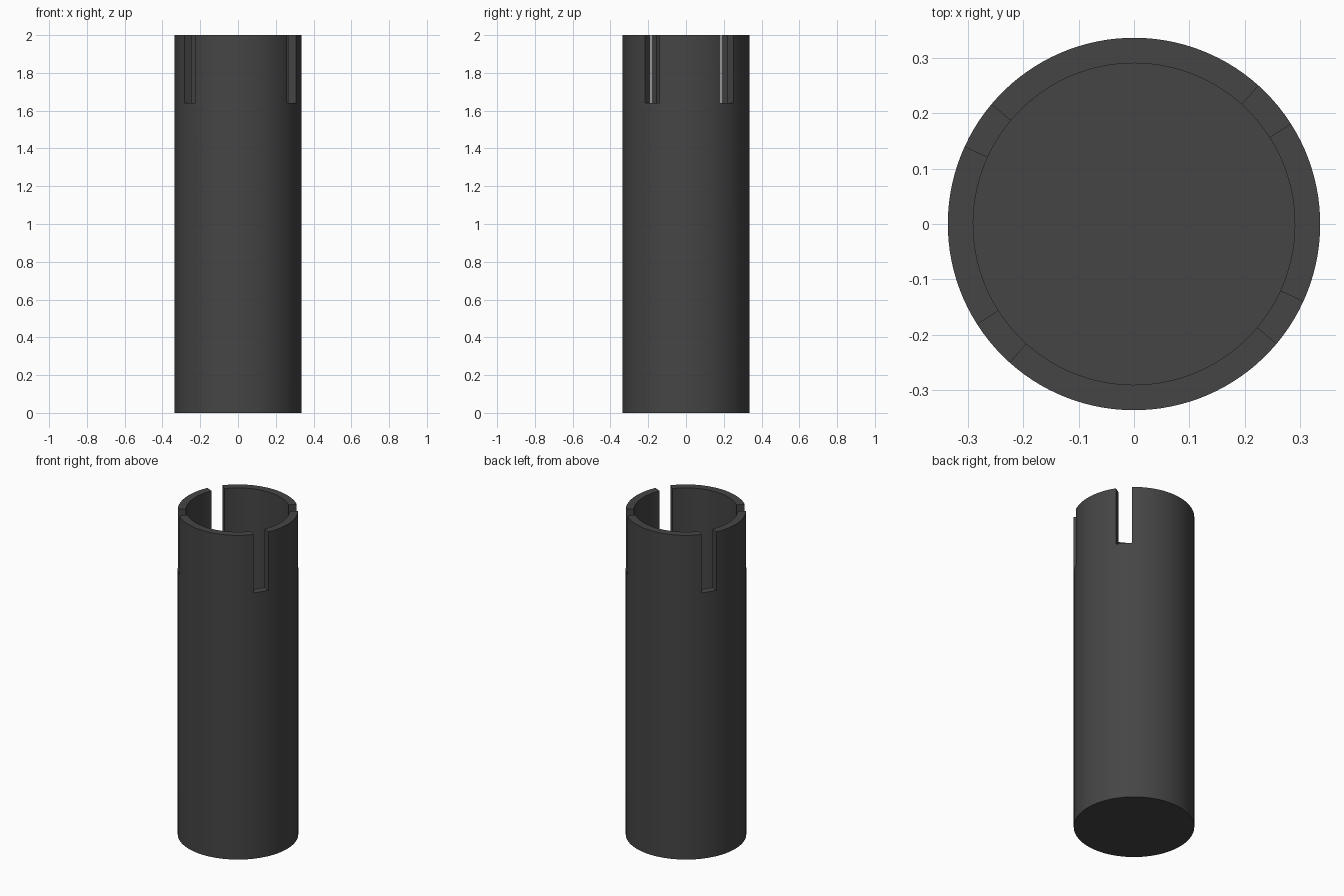
import bpy, bmesh, math

if "Cube" in bpy.data.objects:
    bpy.data.objects.remove(bpy.data.objects["Cube"])

R_OUT, R_IN = 0.337, 0.291
FLOOR, SLOT_Z, TOP = 0.046, 1.64, 2.0
SLOTS = [(32.6, 48.0), (140.0, 155.4), (212.6, 228.0), (320.0, 335.4)]

# angular stations: slots and the wall spans between them
stations = []   # (angle, is_slot) for the segment starting at this angle
for i, (a, b) in enumerate(SLOTS):
    nxt = SLOTS[(i + 1) % 4][0] + (360 if i == 3 else 0)
    for start, end, is_slot in ((a, b, True), (b, nxt, False)):
        n = max(1, round((end - start) / 3))
        stations += [(start + (end - start) * k / n, is_slot) for k in range(n)]

bm = bmesh.new()


def ring(radius, z):
    return [bm.verts.new((radius * math.cos(math.radians(a)),
                          radius * math.sin(math.radians(a)), z)) for a, _ in stations]


out0, out1, out2 = ring(R_OUT, 0), ring(R_OUT, SLOT_Z), ring(R_OUT, TOP)
in0, in1, in2 = ring(R_IN, FLOOR), ring(R_IN, SLOT_Z), ring(R_IN, TOP)
N = len(stations)


def strip(lower, upper, i):
    j = (i + 1) % N
    bm.faces.new((lower[i], lower[j], upper[j], upper[i]))


for i, (_, is_slot) in enumerate(stations):
    # lower tube
    strip(out0, out1, i)
    strip(in1, in0, i)
    if is_slot:
        strip(out1, in1, i)          # slot ledge
    else:
        strip(out1, out2, i)         # upper wall
        strip(in2, in1, i)
        strip(out2, in2, i)          # rim
    # slot side walls
    if is_slot != stations[i - 1][1]:
        bm.faces.new((out1[i], out2[i], in2[i], in1[i]))

# base and inner floor
bm.faces.new(out0[::-1])
bm.faces.new(in0)
bmesh.ops.delete(bm, geom=[v for v in bm.verts if not v.link_faces], context='VERTS')
bmesh.ops.recalc_face_normals(bm, faces=bm.faces[:])

mesh = bpy.data.meshes.new("slotted_cup")
bm.to_mesh(mesh)
bm.free()
cup = bpy.data.objects.new("slotted_cup", mesh)
bpy.context.collection.objects.link(cup)

mat = bpy.data.materials.new("dark_grey")
mat.diffuse_color = (0.06, 0.06, 0.06, 1)
mat.use_nodes = True
mat.node_tree.nodes["Principled BSDF"].inputs["Base Color"].default_value = mat.diffuse_color
mesh.materials.append(mat)

bpy.context.view_layer.objects.active = cup
cup.select_set(True)
bpy.ops.object.shade_smooth_by_angle(angle=math.radians(30))
